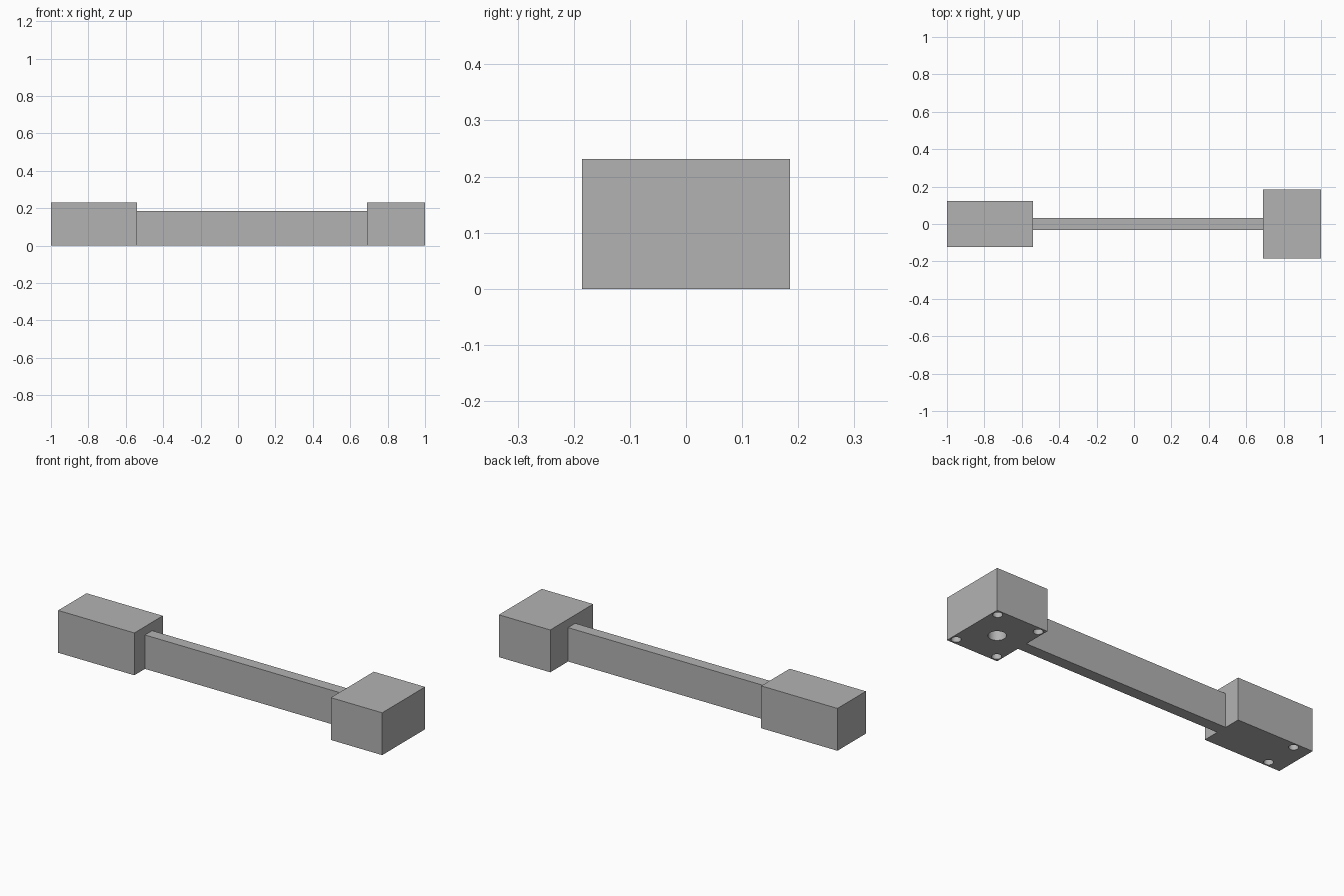
import bpy

cube = bpy.data.objects.get("Cube")
if cube:
    bpy.data.objects.remove(cube, do_unlink=True)

grey = bpy.data.materials.new("plain_grey")
grey.use_nodes = True
colour = (0.45, 0.45, 0.45, 1)
grey.diffuse_color = colour
grey.node_tree.nodes["Principled BSDF"].inputs["Base Color"].default_value = colour


def box(name, x0, x1, width, height):
    """Box standing on the ground, centred on y = 0."""
    bpy.ops.mesh.primitive_cube_add(size=1, location=((x0 + x1) / 2, 0, height / 2))
    obj = bpy.context.object
    obj.name = name
    obj.scale = (x1 - x0, width, height)
    bpy.ops.object.transform_apply(location=False, rotation=False, scale=True)
    obj.data.materials.append(grey)
    return obj


def drill(block, x, y, radius, depth=0.12):
    """Blind round hole in the underside of a block."""
    bpy.ops.mesh.primitive_cylinder_add(vertices=32, radius=radius, depth=2 * depth,
                                        location=(x, y, 0))
    cutter = bpy.context.object
    cutter.name = "hole_cutter"
    cutter.data.materials.append(grey)
    bpy.context.view_layer.objects.active = block
    mod = block.modifiers.new("hole", "BOOLEAN")
    mod.operation = "DIFFERENCE"
    mod.solver = "EXACT"
    mod.object = cutter
    bpy.ops.object.modifier_apply(modifier=mod.name)
    bpy.data.objects.remove(cutter, do_unlink=True)


# Two end blocks joined by a thin beam
long_block = box("long_end_block", -1, -0.54, 0.245, 0.231)
wide_block = box("wide_end_block", 0.69, 1, 0.37, 0.231)
box("connecting_beam", -0.54, 0.69, 0.062, 0.185)

# Mounting holes, mirrored front to back
for side in (-1, 1):
    drill(long_block, -0.908, side * 0.092, 0.024)
    for x in (0.72, 0.97):
        drill(wide_block, x, side * 0.153, 0.024)

# Central socket
drill(wide_block, 0.845, 0, 0.044)

# Smooth hole walls, crisp edges
for block in (long_block, wide_block):
    bpy.ops.object.select_all(action="DESELECT")
    block.select_set(True)
    bpy.context.view_layer.objects.active = block
    bpy.ops.object.shade_smooth_by_angle()
